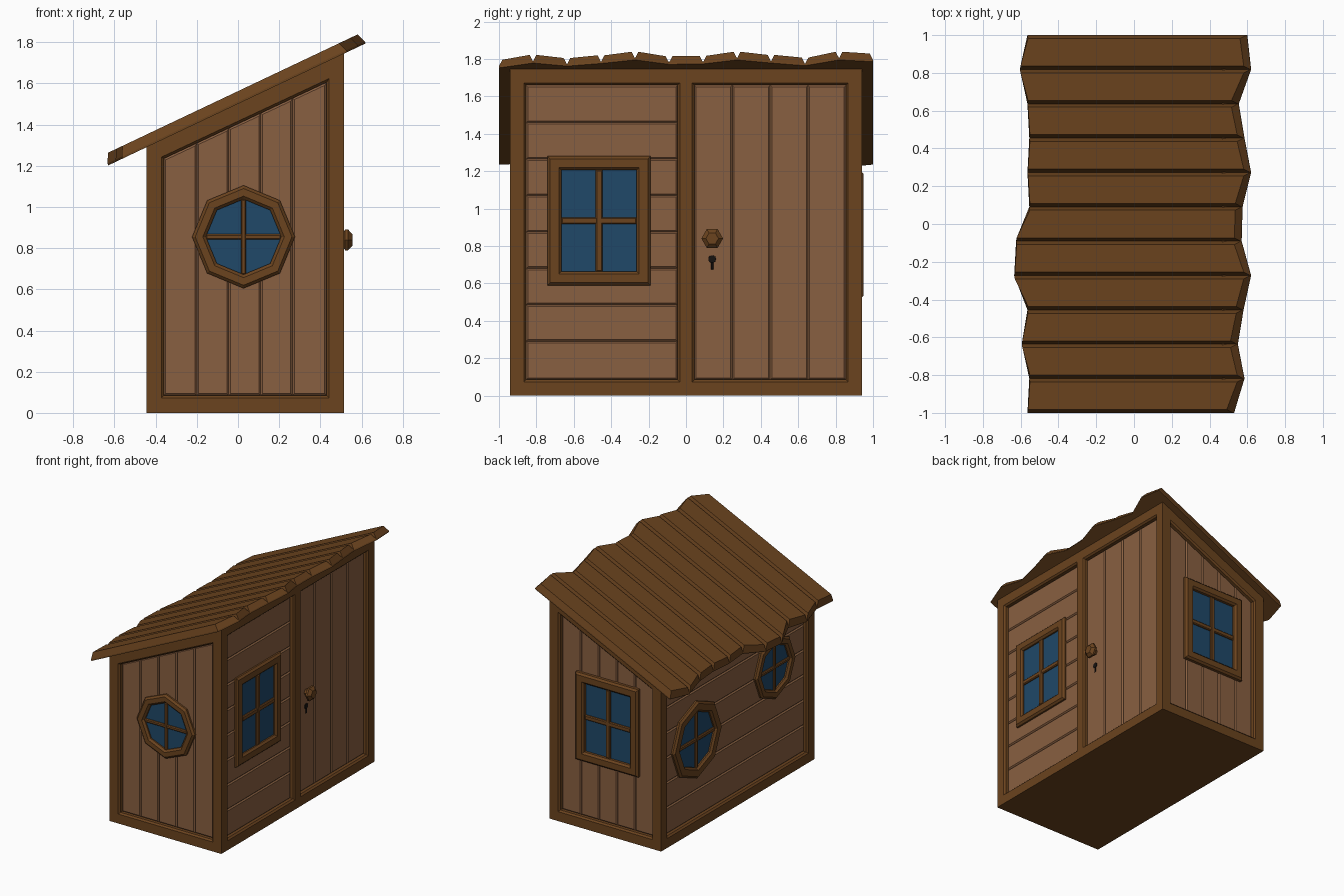
import bpy, bmesh
from math import cos, sin, pi, atan
from mathutils import Vector

if "Cube" in bpy.data.objects:
    bpy.data.objects.remove(bpy.data.objects["Cube"])


def material(name, rgb):
    m = bpy.data.materials.new(name)
    m.diffuse_color = (*rgb, 1)
    m.use_nodes = True
    m.node_tree.nodes["Principled BSDF"].inputs["Base Color"].default_value = m.diffuse_color
    return m


TIMBER = material("timber", (0.145, 0.056, 0.013))
BOARD = material("board", (0.25, 0.115, 0.052))
GLASS = material("glass", (0.014, 0.065, 0.14))
BLACK = material("black", (0.008, 0.006, 0.005))

X0, X1, Y, Z0, Z1 = -0.445, 0.515, 0.94, 1.29, 1.745   # outer body
T = 0.05                                               # frame depth over the core
SLOPE = (Z1 - Z0) / (X1 - X0)


def roof_z(x):
    return Z1 + SLOPE * (x - X1)


# Wall maps: (across, up, out from the core) to world space
def front(u, v, d): return (u, -Y + T - d, v)
def back(u, v, d): return (u, Y - T + d, v)
def right(u, v, d): return (X1 - T + d, u, v)
def left(u, v, d): return (X0 + T - d, u, v)
def roof(u, v, d):
    a = atan(SLOPE)
    return (u - d * sin(a), v, roof_z(u) + d * cos(a))


def loft(name, wall, loops, mat, ring=False):
    """Join equal outlines at given depths; cap the ends or close as a ring."""
    bm = bmesh.new()
    rows = [[bm.verts.new(wall(u, v, d)) for u, v in pts] for pts, d in loops]
    n = len(rows[0])
    pairs = list(zip(rows, rows[1:])) + ([(rows[-1], rows[0])] if ring else [])
    for a, b in pairs:
        for i in range(n):
            j = (i + 1) % n
            bm.faces.new((a[i], a[j], b[j], b[i]))
    if not ring:
        bm.faces.new(rows[0])
        bm.faces.new(rows[-1])
    bmesh.ops.recalc_face_normals(bm, faces=bm.faces)
    me = bpy.data.meshes.new(name)
    bm.to_mesh(me)
    bm.free()
    me.materials.append(mat)
    ob = bpy.data.objects.new(name, me)
    bpy.context.collection.objects.link(ob)
    return ob


def inset(pts, t):
    """Offset a convex counter-clockwise outline inwards."""
    out = []
    for i, p in enumerate(pts):
        p = Vector(p)
        a = (p - Vector(pts[i - 1])).normalized()
        b = (Vector(pts[(i + 1) % len(pts)]) - p).normalized()
        na, nb = Vector((-a.y, a.x)), Vector((-b.y, b.x))
        out.append(tuple(p + (na + nb) * t / (1 + na.dot(nb))))
    return out


def rect(u0, v0, u1, v1):
    return [(u0, v0), (u1, v0), (u1, v1), (u0, v1)]


def ngon(u, v, r, n):
    return [(u + r * cos(2 * pi * i / n), v + r * sin(2 * pi * i / n)) for i in range(n)]


def slab(name, wall, pts, d0, d1, mat, c=0.009):
    loft(name, wall, [(pts, d0), (pts, d1 - c), (inset(pts, c), d1)], mat)


def frame(name, wall, outer, inner, c=0.012):
    loft(name, wall, [(outer, 0), (outer, T), (inset(inner, -c), T),
                      (inner, T - c), (inner, 0)], TIMBER, ring=True)


def window(name, wall, outer, width, bar, top=0.049):
    c = 0.014
    hole = inset(outer, width)
    loft(name + "_frame", wall, [(outer, 0), (outer, top - c), (inset(outer, c), top),
         (inset(hole, -c), top), (hole, top - c), (hole, 0)], TIMBER, ring=True)
    loft(name + "_glass", wall, [(hole, 0), (hole, 0.024)], GLASS)
    us, vs = [p[0] for p in hole], [p[1] for p in hole]
    cu, cv, h = (min(us) + max(us)) / 2, (min(vs) + max(vs)) / 2, bar / 2
    slab(name + "_upright_bar", wall, rect(cu - h, min(vs), cu + h, max(vs)), 0.01, 0.04, TIMBER, 0.006)
    slab(name + "_cross_bar", wall, rect(min(us), cv - h, max(us), cv + h), 0.01, 0.038, TIMBER, 0.006)


def rows_of_boards(name, wall, u0, u1, zs):
    for i, (a, b) in enumerate(zip(zs, zs[1:])):
        slab(f"{name}_{i}", wall, rect(u0, a, u1, b), 0, 0.022, BOARD)


# Solid core
core = [(X0 + T, 0), (X1 - T, 0), (X1 - T, roof_z(X1 - T)), (X0 + T, roof_z(X0 + T))]
loft("core", front, [(core, 0), (core, -2 * (Y - T))], TIMBER)

# Gable walls: frame and upright boards with sloping tops
gable = [(X0, 0), (X1, 0), (X1, Z1), (X0, Z0)]
opening = [(-0.36, 0.085), (0.43, 0.085), (0.43, 1.605), (-0.36, 1.235)]
xs = [-0.36, -0.2, -0.045, 0.11, 0.265, 0.43]
for name, wall in (("front", front), ("back", back)):
    frame(name + "_frame", wall, gable, opening)
    for i, (a, b) in enumerate(zip(xs, xs[1:])):
        za, zb = (1.235 + (x + 0.36) * 0.37 / 0.79 for x in (a, b))
        slab(f"{name}_board_{i}", wall, [(a, 0.085), (b, 0.085), (b, zb), (a, za)], 0, 0.022, BOARD)

# Right wall: boarded half and door half
frame("right_wall_frame", right, rect(-Y, 0, 0, Z1), rect(-0.855, 0.085, -0.045, 1.66))
frame("door_frame", right, rect(0, 0, Y, Z1), rect(0.045, 0.085, 0.855, 1.66))
heights = [0.085] + [0.29 + 0.195 * i for i in range(7)] + [1.66]
rows_of_boards("right_board", right, -0.855, -0.045, heights)
for i in range(4):
    u = 0.045 + 0.2025 * i
    slab(f"door_board_{i}", right, rect(u, 0.085, u + 0.2025, 1.66), 0, 0.022, BOARD)

# Left wall
frame("left_wall_frame", left, rect(-Y, 0, Y, Z0), rect(-0.855, 0.085, 0.855, 1.205))
rows_of_boards("left_board", left, -0.855, 0.855, heights[:6] + [1.205])

# Windows
window("front_window", front, ngon(0.027, 0.855, 0.25, 8), 0.062, 0.026)
window("left_large_window", left, ngon(0.48, 0.69, 0.3, 8), 0.075, 0.03)
window("left_small_window", left, ngon(-0.48, 0.885, 0.245, 8), 0.062, 0.026)
window("right_window", right, rect(-0.74, 0.59, -0.19, 1.28), 0.074, 0.036)
window("back_window", back, rect(-0.245, 0.52, 0.295, 1.2), 0.074, 0.036, 0.058)

# Door knob and keyhole
knob = [(0.025, 0), (0.025, 0.04), (0.058, 0.055), (0.058, 0.07), (0.034, 0.09)]
loft("door_knob", right, [(ngon(0.14, 0.84, r, 6), d) for r, d in knob], TIMBER)
slab("keyhole", right, ngon(0.14, 0.73, 0.021, 10), 0.01, 0.026, BLACK, 0.001)
slab("keyhole_slot", right, rect(0.134, 0.675, 0.146, 0.73), 0.01, 0.025, BLACK, 0.001)

# Roof boards with ragged ends, listed from y = -1 to y = 1
low = [-0.56, -0.55, -0.59, -0.56, -0.63, -0.62, -0.55, -0.56, -0.55, -0.56, -0.6, -0.56]
high = [0.53, 0.585, 0.55, 0.58, 0.62, 0.57, 0.575, 0.62, 0.585, 0.555, 0.62, 0.6]
for i in range(11):
    a, b, g = -1 + i * 2 / 11, -1 + (i + 1) * 2 / 11, 0.018
    base = [(low[i], a), (high[i], a), (high[i + 1], b), (low[i + 1], b)]
    top = [(low[i] + 0.023, a + g), (high[i] - 0.015, a + g),
           (high[i + 1] - 0.015, b - g), (low[i + 1] + 0.023, b - g)]
    loft(f"roof_board_{i}", roof, [(base, 0), (base, 0.01), (top, 0.056)], TIMBER)
